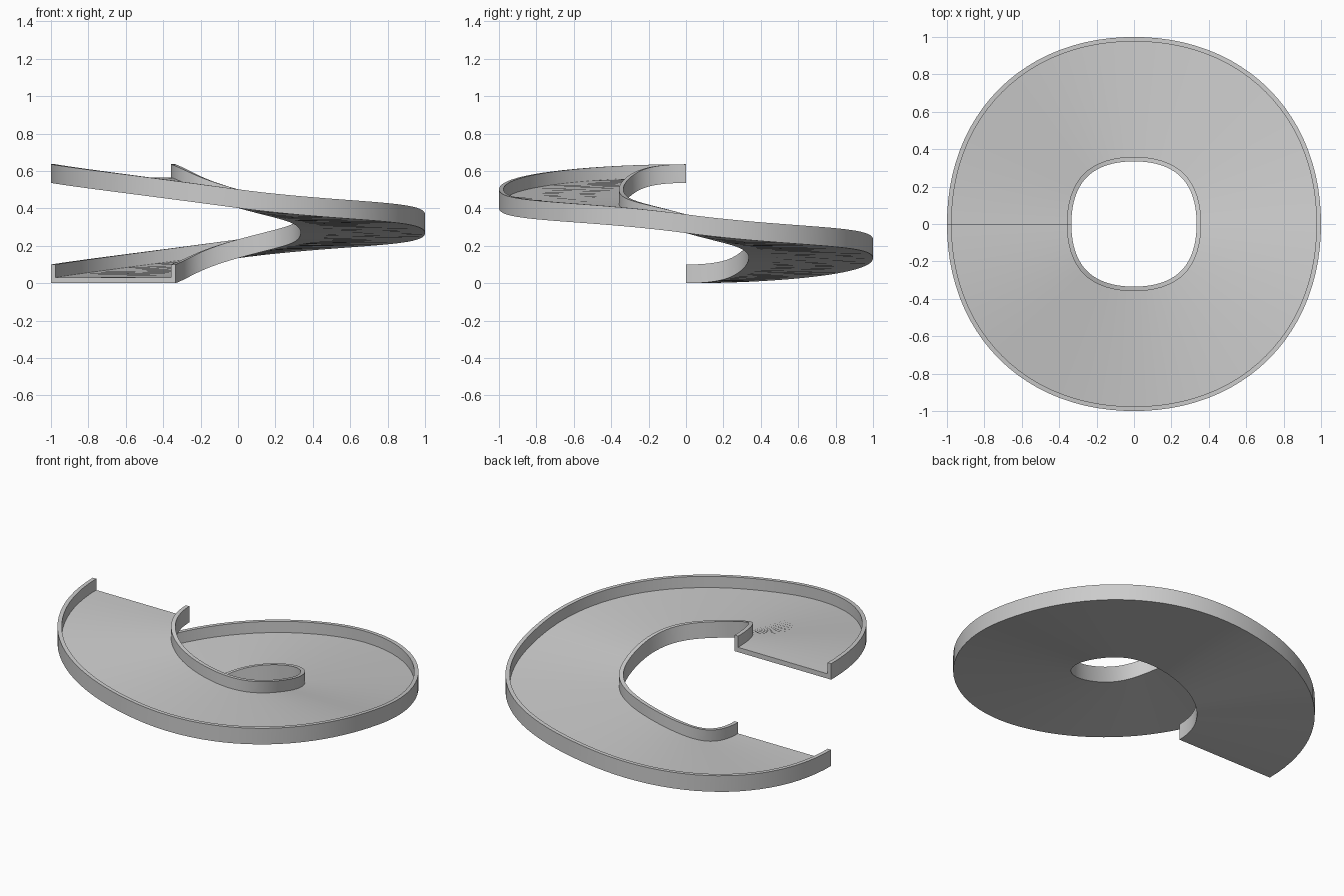
import bpy
import bmesh
from math import radians
from mathutils import Vector, Matrix

cube = bpy.data.objects.get("Cube")
if cube:
    bpy.data.objects.remove(cube, do_unlink=True)

RADIUS, HALF_WIDTH = 0.6675, 0.3325   # centre path and half the ramp width
HEIGHT, FLOOR, WALL = 0.1, 0.03, 0.024
RISE = 0.134                          # climb per quarter turn
HANDLE = 0.61 * RADIUS                # rounded-square quarter arcs
LIFT = 0.074                          # slope at the inner knots, level at the ends
STEPS = 24

grey = bpy.data.materials.new("light_grey")
grey.use_nodes = True
grey.diffuse_color = (0.6, 0.6, 0.6, 1)
grey.node_tree.nodes["Principled BSDF"].inputs["Base Color"].default_value = (0.6, 0.6, 0.6, 1)

# U-shaped channel section: floor with a low wall on each side
w, inner = HALF_WIDTH, HALF_WIDTH - WALL
section = [(-w, 0), (w, 0), (w, HEIGHT), (inner, HEIGHT),
           (inner, FLOOR), (-inner, FLOOR), (-inner, HEIGHT), (-w, HEIGHT)]


def knot(i):
    """Position and handle offset of knot i on the climbing path."""
    turn = Matrix.Rotation(radians(180 - 90 * i), 3, 'Z')
    pos = turn @ Vector((RADIUS, 0, 0)) + Vector((0, 0, RISE * i))
    lift = 0 if i in (0, 4) else LIFT
    return pos, turn @ Vector((0, -HANDLE, lift))


def bezier(a, b, c, d, t):
    s = 1 - t
    pos = a * s**3 + b * (3 * s * s * t) + c * (3 * s * t * t) + d * t**3
    tangent = (b - a) * s * s + (c - b) * (2 * s * t) + (d - c) * t * t
    return pos, tangent


# Sweep the section along one full turn, kept upright
bm = bmesh.new()
rings = []
for n in range(4 * STEPS + 1):
    q = min(n // STEPS, 3)
    (p0, h0), (p1, h1) = knot(q), knot(q + 1)
    pos, tan = bezier(p0, p0 + h0, p1 - h1, p1, n / STEPS - q)
    out = Vector((-tan.y, tan.x, 0)).normalized()
    rings.append([bm.verts.new(pos + out * u + Vector((0, 0, v))) for u, v in section])

for a, b in zip(rings, rings[1:]):
    for j in range(len(section)):
        k = (j + 1) % len(section)
        bm.faces.new((a[j], a[k], b[k], b[j]))
bm.faces.new(rings[0])
bm.faces.new(rings[-1][::-1])
bmesh.ops.recalc_face_normals(bm, faces=bm.faces)

mesh = bpy.data.meshes.new("spiral_ramp")
bm.to_mesh(mesh)
bm.free()
mesh.materials.append(grey)
ramp = bpy.data.objects.new("spiral_ramp", mesh)
bpy.context.collection.objects.link(ramp)
bpy.ops.object.select_all(action='DESELECT')
ramp.select_set(True)
bpy.context.view_layer.objects.active = ramp
bpy.ops.object.shade_smooth_by_angle(angle=radians(30))
